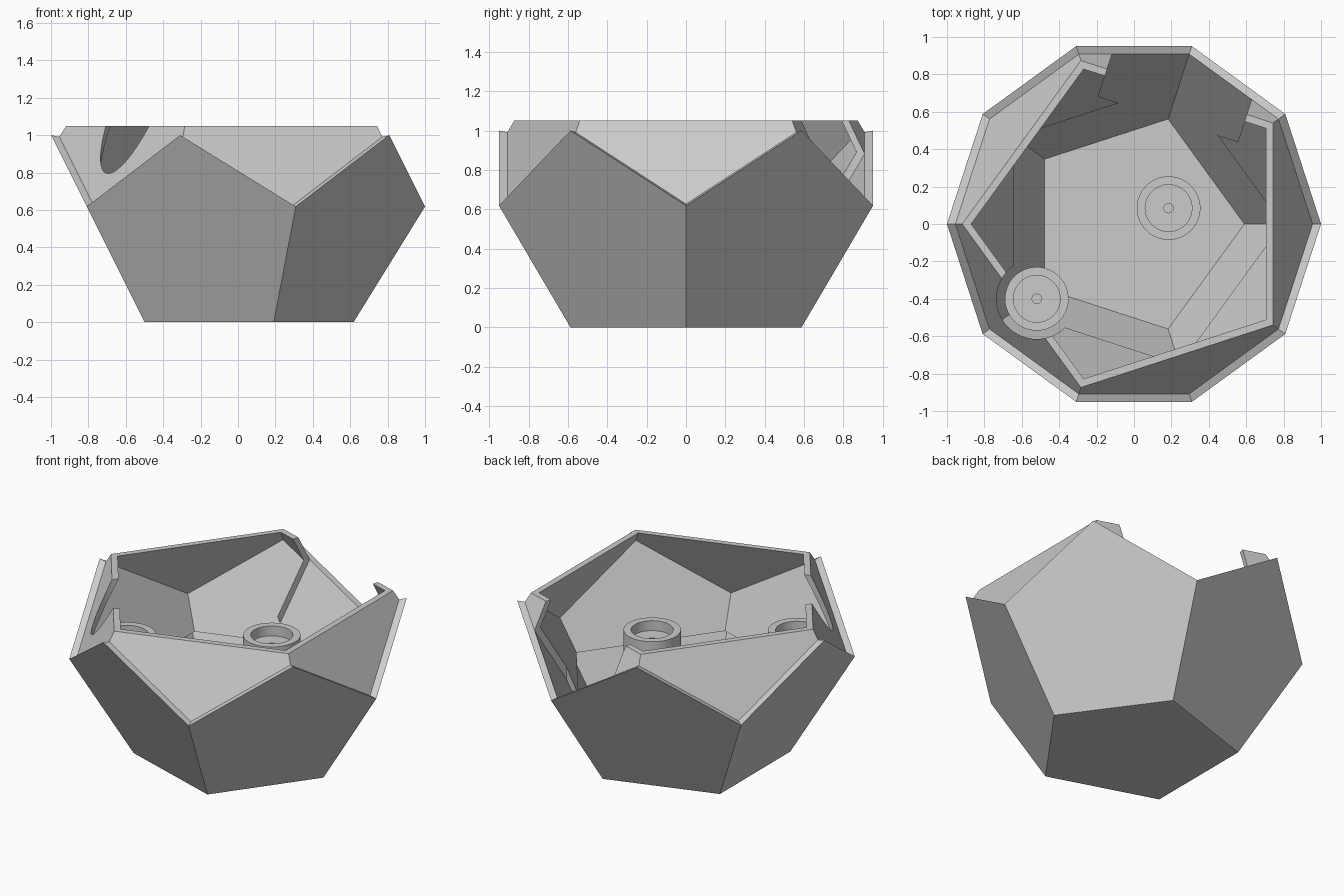
import bpy
import bmesh
from math import cos, sin, pi, radians
from mathutils import Matrix, Vector

if "Cube" in bpy.data.objects:
    bpy.data.objects.remove(bpy.data.objects["Cube"])

PHI = (1 + 5 ** 0.5) / 2
MID = PHI / 2            # height of the solid's centre
INNER, LINER = 0.955, 0.912
STEP = 2 * pi / 5

grey = bpy.data.materials.new("light_grey")
grey.use_nodes = True
grey.diffuse_color = (0.6, 0.6, 0.6, 1)
bsdf = next(n for n in grey.node_tree.nodes if n.type == "BSDF_PRINCIPLED")
bsdf.inputs["Base Color"].default_value = (0.6, 0.6, 0.6, 1)


def finish(bm, name):
    bmesh.ops.recalc_face_normals(bm, faces=bm.faces)
    mesh = bpy.data.meshes.new(name)
    bm.to_mesh(mesh)
    bm.free()
    ob = bpy.data.objects.new(name, mesh)
    bpy.context.collection.objects.link(ob)
    mesh.materials.append(grey)
    return ob


def ring(bm, scale, radius, height, turn):
    """Five corners of the dodecahedron, scaled about its centre."""
    return [bm.verts.new((scale * radius * cos(STEP * (i + turn)),
                          scale * radius * sin(STEP * (i + turn)),
                          MID + scale * (height - MID))) for i in range(5)]


def lower_cup(bm, scale):
    """Bottom pentagon and the five walls that rise from it."""
    a = ring(bm, scale, PHI - 1, 0, 0)
    b = ring(bm, scale, 1, PHI - 1, 0)
    c = ring(bm, scale, 1, 1, 0.5)
    bm.faces.new(a)
    for i in range(5):
        j = (i + 1) % 5
        bm.faces.new((a[i], a[j], b[j], c[i], b[i]))
    return b, c


def dodecahedron(name, scale, low=None, high=None):
    """Closed solid, optionally cut flat at two heights."""
    bm = bmesh.new()
    b, c = lower_cup(bm, scale)
    d = ring(bm, scale, PHI - 1, PHI, 0.5)
    bm.faces.new(d)
    for i in range(5):
        bm.faces.new((b[i], c[i], d[i], d[i - 1], c[i - 1]))
    for height, direction in ((low, -1), (high, 1)):
        if height is not None:
            bmesh.ops.bisect_plane(bm, geom=bm.verts[:] + bm.edges[:] + bm.faces[:],
                                   plane_co=(0, 0, height), plane_no=(0, 0, direction),
                                   clear_outer=True)
            bmesh.ops.holes_fill(bm, edges=[e for e in bm.edges if e.is_boundary])
    return finish(bm, name)


def boolean(ob, cutter, operation="DIFFERENCE"):
    mod = ob.modifiers.new("cut", "BOOLEAN")
    mod.operation, mod.object, mod.solver = operation, cutter, "EXACT"
    graph = bpy.context.evaluated_depsgraph_get()
    ob.data = bpy.data.meshes.new_from_object(ob.evaluated_get(graph))
    ob.modifiers.clear()
    bpy.data.objects.remove(cutter)


# Outer shell with a zigzag rim
bm = bmesh.new()
rims = []
for s in (1, INNER):
    b, c = lower_cup(bm, s)
    rims.append([v for pair in zip(b, c) for v in pair])
outer, inner = rims
for i in range(10):
    j = (i + 1) % 10
    bm.faces.new((outer[i], outer[j], inner[j], inner[i]))
finish(bm, "outer_shell")

# Inner lip that stands above the rim
lip = dodecahedron("inner_lip", INNER, 0.44, 1.05)
boolean(lip, dodecahedron("lip_hollow", LINER))

# Straight opening in the lip at the back
bm = bmesh.new()
turn = Matrix.Rotation(radians(72), 4, "Z")
bmesh.ops.create_cube(bm, size=1, matrix=turn @ Matrix.Translation((1.09, 0, 0.8))
                      @ Matrix.Diagonal((1, 0.785, 2, 1)))
boolean(lip, finish(bm, "opening_cutter"))

# Round clearance in the lip beside the corner post
corner, middle = Vector((-0.52, -0.40, 0)), Vector((0.185, 0.085, 0))
bm = bmesh.new()
bmesh.ops.create_cone(bm, cap_ends=True, segments=64, radius1=0.215, radius2=0.215,
                      depth=2, matrix=Matrix.Translation(corner + Vector((0, 0, 0.8))))
boolean(lip, finish(bm, "clearance_cutter"))


# Round posts with a shallow socket and a small centre hole
def post(name, place):
    profile = ((0, -0.1), (0.17, -0.1), (0.17, 0.785), (0.125, 0.785),
               (0.125, 0.72), (0.025, 0.72), (0.025, 0.6), (0, 0.6))
    bm = bmesh.new()
    verts = [bm.verts.new((r, 0, z)) for r, z in profile]
    edges = [bm.edges.new(pair) for pair in zip(verts, verts[1:])]
    bmesh.ops.spin(bm, geom=verts + edges, cent=(0, 0, 0), axis=(0, 0, 1),
                   angle=2 * pi, steps=64)
    bmesh.ops.remove_doubles(bm, verts=bm.verts, dist=0.0005)
    bmesh.ops.translate(bm, verts=bm.verts, vec=place)
    ob = finish(bm, name)
    boolean(ob, dodecahedron("post_trim", 0.975), "INTERSECT")
    bpy.ops.object.select_all(action="DESELECT")
    ob.select_set(True)
    bpy.context.view_layer.objects.active = ob
    bpy.ops.object.shade_smooth_by_angle(angle=radians(30))


post("middle_post", middle)
post("corner_post", corner)
